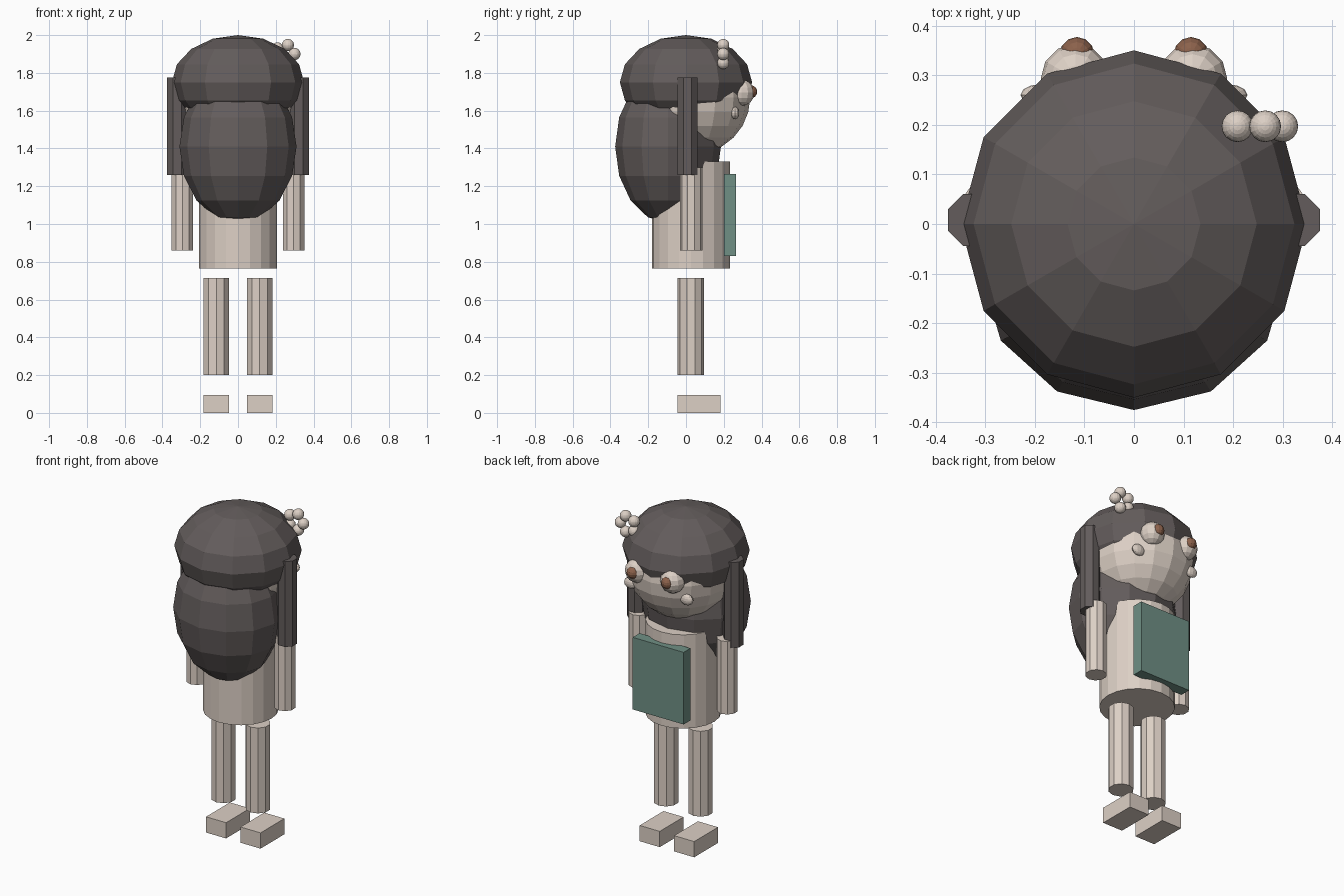
import bpy
import math
from mathutils import Matrix, Vector

cube = bpy.data.objects.get("Cube")
if cube:
    bpy.data.objects.remove(cube, do_unlink=True)


def material(name, color):
    mat = bpy.data.materials.new(name)
    mat.use_nodes = True
    rgba = (*color, 1)
    mat.diffuse_color = rgba
    mat.node_tree.nodes["Principled BSDF"].inputs["Base Color"].default_value = rgba
    return mat


skin = material("pale_skin", (0.72, 0.63, 0.56))
hair = material("dark_hair", (0.125, 0.108, 0.106))
green = material("muted_green", (0.16, 0.28, 0.235))
brown = material("brown_iris", (0.26, 0.12, 0.07))


def finish(name, mat):
    obj = bpy.context.object
    obj.name = name
    obj.data.materials.append(mat)
    return obj


def ellipsoid(name, mat, center, radii, segments, rings):
    bpy.ops.mesh.primitive_uv_sphere_add(segments=segments, ring_count=rings, location=center)
    obj = finish(name, mat)
    obj.data.transform(Matrix.Diagonal(Vector((*radii, 1))))
    return obj


def tube(name, mat, x, y, radius, bottom, top, sides, turn=0):
    bpy.ops.mesh.primitive_cylinder_add(vertices=sides, radius=radius, depth=top - bottom,
                                        location=(x, y, (bottom + top) / 2))
    obj = finish(name, mat)
    obj.data.transform(Matrix.Rotation(turn, 4, "Z"))
    return obj


def box(name, mat, low, high):
    low, high = Vector(low), Vector(high)
    bpy.ops.mesh.primitive_cube_add(size=1, location=(low + high) / 2)
    obj = finish(name, mat)
    obj.data.transform(Matrix.Diagonal((*(high - low), 1)))
    return obj


# Head, hair and body
ellipsoid("head", skin, (0, 0.04, 1.67), (0.3, 0.3, 0.3), 16, 12)
ellipsoid("hair_cap", hair, (0, 0, 1.75), (0.35, 0.35, 0.25), 12, 8)
ellipsoid("back_hair", hair, (0, -0.095, 1.41), (0.31, 0.28, 0.405), 12, 8)
tube("torso", skin, 0, 0.026, 0.207, 0.765, 1.33, 20)
box("chest_panel", green, (-0.17, 0.2, 0.83), (0.17, 0.265, 1.265))

# Paired parts
for side, s in (("left", 1), ("right", -1)):
    tube(f"{side}_hair_strand", hair, s * 0.322, 0.008, 0.057, 1.26, 1.775, 8, math.pi / 8)
    tube(f"{side}_arm", skin, s * 0.294, 0.027, 0.06, 0.86, 1.3, 10)
    tube(f"{side}_leg", skin, s * 0.115, 0.026, 0.07, 0.2, 0.715, 10)
    box(f"{side}_foot", skin, (s * 0.115 - 0.067, -0.045, 0), (s * 0.115 + 0.067, 0.182, 0.095))
    ellipsoid(f"{side}_eye", skin, (s * 0.118, 0.293, 1.695), (0.07, 0.07, 0.07), 12, 8)
    ellipsoid(f"{side}_iris", brown, (s * 0.115, 0.342, 1.7), (0.035, 0.035, 0.035), 12, 8)
    ellipsoid(f"{side}_cheek", skin, (s * 0.187, 0.26, 1.587), (0.042, 0.022, 0.033), 12, 8)

# Flower of five beads in the hair
for i in range(5):
    a = math.tau * i / 5
    ellipsoid(f"flower_bead_{i + 1}", skin,
              (0.249 + 0.05 * math.cos(a), 0.197, 1.9 + 0.05 * math.sin(a)),
              (0.032, 0.032, 0.032), 16, 12)
